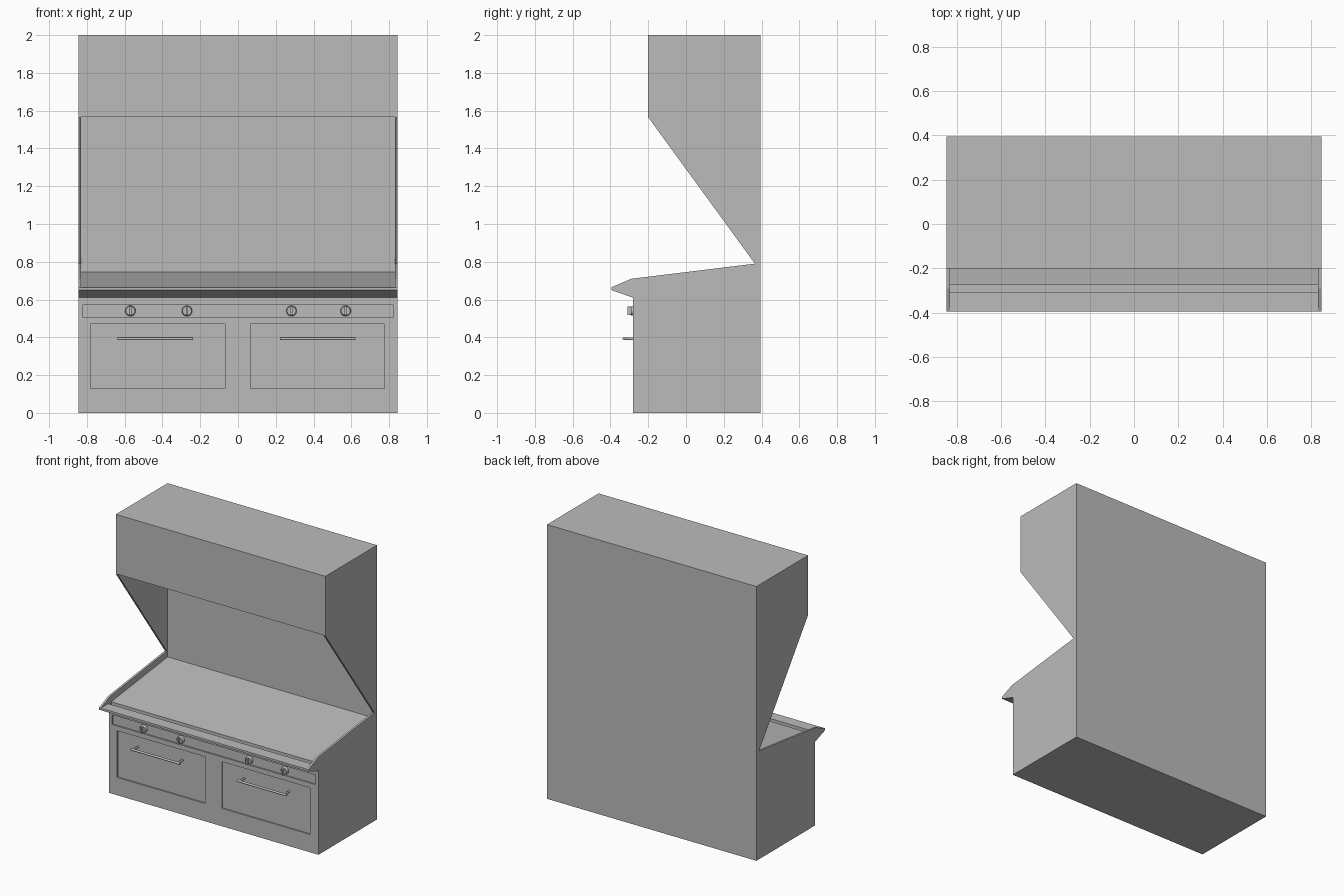
import bpy, bmesh
from math import radians
from mathutils import Matrix, Vector

cube = bpy.data.objects.get("Cube")
if cube:
    bpy.data.objects.remove(cube, do_unlink=True)

steel = bpy.data.materials.new("grey steel")
steel.use_nodes = True
GREY = (0.5, 0.5, 0.5, 1)
steel.diffuse_color = GREY
steel.node_tree.nodes["Principled BSDF"].inputs["Base Color"].default_value = GREY


def finish(name, bm):
    bmesh.ops.recalc_face_normals(bm, faces=bm.faces)
    mesh = bpy.data.meshes.new(name)
    bm.to_mesh(mesh)
    bm.free()
    mesh.materials.append(steel)
    obj = bpy.data.objects.new(name, mesh)
    bpy.context.collection.objects.link(obj)
    return obj


def prism(name, profile, half_width, center=0.0):
    """Extrude a (y, z) profile along x."""
    bm = bmesh.new()
    face = bm.faces.new([bm.verts.new((center - half_width, y, z)) for y, z in profile])
    new = bmesh.ops.extrude_face_region(bm, geom=[face])["geom"]
    bmesh.ops.translate(bm, vec=(2 * half_width, 0, 0),
                        verts=[v for v in new if isinstance(v, bmesh.types.BMVert)])
    return finish(name, bm)


def rod(bm, start, end, r1, r2=None, sides=12):
    """Add a cylinder or cone between two points."""
    a, b = Vector(start), Vector(end)
    turn = (b - a).to_track_quat('Z', 'Y').to_matrix().to_4x4()
    bmesh.ops.create_cone(bm, cap_ends=True, segments=sides, radius1=r1,
                          radius2=r1 if r2 is None else r2, depth=(b - a).length,
                          matrix=Matrix.Translation((a + b) / 2) @ turn)


def carve(obj, cutter):
    mod = obj.modifiers.new("cut", 'BOOLEAN')
    mod.operation = 'DIFFERENCE'
    mod.solver = 'EXACT'
    mod.object = cutter
    bpy.context.view_layer.objects.active = obj
    bpy.ops.object.modifier_apply(modifier=mod.name)
    bpy.data.objects.remove(cutter, do_unlink=True)


def smooth(obj):
    bpy.ops.object.select_all(action='DESELECT')
    obj.select_set(True)
    bpy.context.view_layer.objects.active = obj
    bpy.ops.object.shade_smooth_by_angle(angle=radians(35))


# Cabinet, splashback and hood share one side outline
FRONT = -0.28
PANEL = FRONT + 0.01
body = prism("range_body", [
    (FRONT, 0), (0.395, 0), (0.395, 2), (-0.2, 2), (-0.2, 1.565), (0.365, 0.79),
    (-0.29, 0.71), (-0.395, 0.665), (-0.395, 0.65), (FRONT, 0.61)], 0.845)

# Hollow between the side walls: shelf, grease trough, sloped hotplate, hood inside
carve(body, prism("cavity_cutter", [
    (-0.5, 0.666), (-0.31, 0.666), (-0.31, 0.645), (-0.275, 0.645), (-0.275, 0.666),
    (0.375, 0.745), (0.375, 1.985), (-0.185, 1.985), (-0.185, 1.567), (-0.5, 1.567)], 0.83))

# Recessed control strip and oven doors
for x, half, low, high in ((0, 0.82, 0.505, 0.575), (-0.425, 0.355, 0.13, 0.47),
                           (0.42, 0.355, 0.13, 0.47)):
    carve(body, prism("recess_cutter", [
        (-0.5, low), (PANEL, low), (PANEL, high), (-0.5, high)], half, x))

# Door handles: bar on two posts
for side, x in (("right", -0.437), ("left", 0.422)):
    bm = bmesh.new()
    rod(bm, (x - 0.2, -0.328, 0.393), (x + 0.2, -0.328, 0.393), 0.008)
    for dx in (-0.18, 0.18):
        rod(bm, (x + dx, PANEL, 0.393), (x + dx, -0.328, 0.393), 0.007)
    smooth(finish(side + "_door_handle", bm))

# Control knobs: tapered disc with a grip bar
for i, x in enumerate((-0.57, -0.27, 0.283, 0.57)):
    bm = bmesh.new()
    rod(bm, (x, PANEL, 0.54), (x, -0.29, 0.54), 0.028, 0.024, 24)
    bmesh.ops.create_cube(bm, size=1, matrix=Matrix.Translation((x, -0.297, 0.54))
                          @ Matrix.Diagonal((0.012, 0.024, 0.044, 1)))
    smooth(finish("control_knob_%d" % (i + 1), bm))
